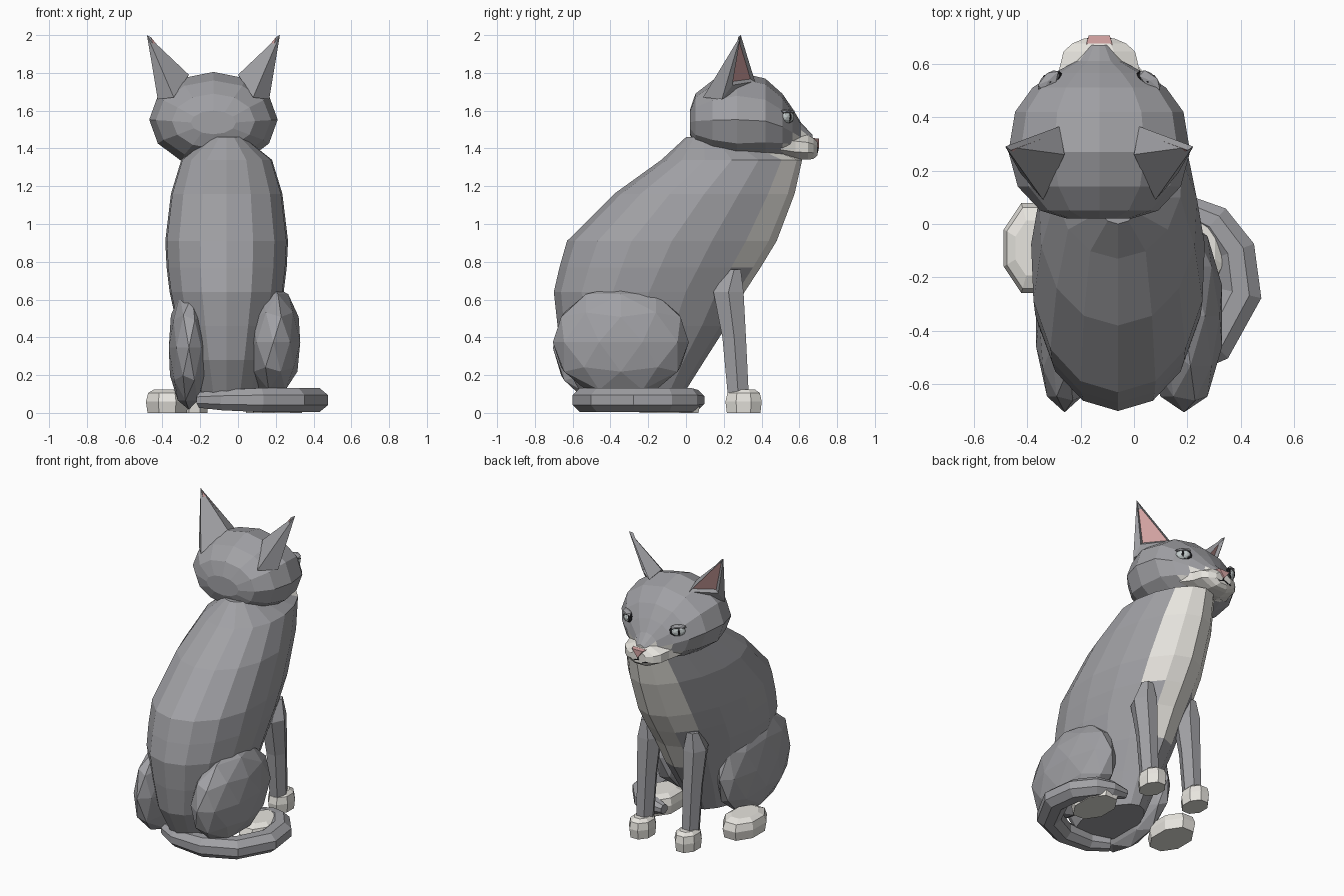
import bpy, bmesh, math
from mathutils import Vector

if "Cube" in bpy.data.objects:
    bpy.data.objects.remove(bpy.data.objects["Cube"])

BODY_X, HEAD_X = -0.06, -0.13


def material(name, rgb):
    m = bpy.data.materials.new(name)
    m.diffuse_color = (*rgb, 1)
    m.use_nodes = True
    m.node_tree.nodes["Principled BSDF"].inputs["Base Color"].default_value = m.diffuse_color
    return m


GREY = material("grey_fur", (0.355, 0.355, 0.375))
WHITE = material("white_fur", (0.84, 0.82, 0.77))
PINK = material("pink_skin", (0.68, 0.38, 0.375))
BLACK = material("black_line", (0.015, 0.015, 0.018))
EYE = material("pale_eye", (0.55, 0.60, 0.60))


def finish(name, bm, mats, rule=None):
    bmesh.ops.recalc_face_normals(bm, faces=bm.faces)
    if rule:
        for f in bm.faces:
            f.material_index = rule(f.calc_center_median())
    me = bpy.data.meshes.new(name)
    bm.to_mesh(me)
    bm.free()
    for m in mats:
        me.materials.append(m)
    ob = bpy.data.objects.new(name, me)
    bpy.context.collection.objects.link(ob)
    return ob


def ring(c, u, v, n, turn=0.0):
    """Ellipse of n points around c with half axes u and v."""
    c, u, v = Vector(c), Vector(u), Vector(v)
    return [c + u * math.sin(a) + v * math.cos(a)
            for a in (math.tau * (i + turn) / n for i in range(n))]


def loft(name, rings, mats, rule=None):
    """Skin closed rings and cap both ends."""
    bm = bmesh.new()
    rows = [[bm.verts.new(p) for p in r] for r in rings]
    n = len(rows[0])
    for a, b in zip(rows, rows[1:]):
        for i in range(n):
            j = (i + 1) % n
            bm.faces.new((a[i], a[j], b[j], b[i]))
    bm.faces.new(rows[0])
    bm.faces.new(rows[-1])
    return finish(name, bm, mats, rule)


def blob(name, c, r, mat, sub=2, tilt=0.0, blunt=1.0):
    """Faceted ellipsoid; blunt below 1 flattens its front and back ends."""
    bm = bmesh.new()
    bmesh.ops.create_icosphere(bm, subdivisions=sub, radius=1)
    for v in bm.verts:
        y = max(-blunt, min(blunt, v.co.y)) / blunt
        v.co = Vector((v.co.x * r[0], y * r[1], v.co.z * r[2]))
    ob = finish(name, bm, [mat])
    ob.location = c
    ob.rotation_euler = (0, 0, tilt)
    return ob


# Body: horizontal sections (height, back, front, half width)
body_rings = []
for z, yb, yf, w in [(0.09, -0.55, -0.02, 0.16), (0.28, -0.65, 0.10, 0.215),
                     (0.46, -0.68, 0.215, 0.262), (0.64, -0.70, 0.31, 0.302),
                     (0.77, -0.67, 0.395, 0.318), (0.91, -0.63, 0.48, 0.325),
                     (1.16, -0.38, 0.575, 0.295), (1.34, -0.13, 0.615, 0.24),
                     (1.46, 0.0, 0.30, 0.09)]:
    mid, half = (yb + yf) / 2, (yf - yb) / 2
    r = ring((0, mid, z), (w, 0, 0), (0, half, 0), 16)
    # Chest side slightly narrower than the back
    for p in r:
        p.x = BODY_X + p.x * (1 - 0.14 * (p.y - mid) / half)
    body_rings.append(r)


# White bib: lowest y that is white, by height
def chest_rule(c):
    for top, y in [(0.46, 9), (0.64, 0.215), (0.77, 0.30), (0.91, 0.27),
                   (1.16, 0.36), (1.34, 0.46), (1.45, 0.37)]:
        if c.z < top:
            return int(c.y > y)
    return 0


loft("body", body_rings, [GREY, WHITE], chest_rule)

# Head: sections from back to nose bridge (y, half width, bottom, top)
head_rings = [ring((HEAD_X, y, (b + t) / 2), (w, 0, 0), (0, 0, (t - b) / 2), 12)
              for y, w, b, t in [(0.02, 0.12, 1.475, 1.60), (0.05, 0.22, 1.40, 1.69),
                                 (0.14, 0.305, 1.34, 1.76), (0.27, 0.34, 1.30, 1.805),
                                 (0.42, 0.315, 1.32, 1.77), (0.51, 0.25, 1.34, 1.69),
                                 (0.565, 0.17, 1.36, 1.61), (0.61, 0.085, 1.38, 1.535),
                                 (0.67, 0.04, 1.39, 1.472)]]
loft("head", head_rings, [GREY, WHITE],
     lambda c: int(c.y > 0.52 and c.z < 1.46))

# Muzzle and nose
loft("muzzle", [ring((HEAD_X, y, z), (w, 0, 0), (0, 0, h), 8, 0.5)
                for y, w, z, h in [(0.50, 0.20, 1.42, 0.07), (0.58, 0.162, 1.41, 0.075),
                                   (0.645, 0.145, 1.405, 0.07), (0.675, 0.11, 1.40, 0.06),
                                   (0.695, 0.06, 1.40, 0.04)]],
     [WHITE])
loft("nose", [ring((HEAD_X, y, 1.435), (w, 0, 0), (0, 0, -h), 3)
              for y, w, h in [(0.66, 0.060, 0.042), (0.705, 0.046, 0.034)]], [PINK])


# Mouth line strokes
def stroke(name, pts):
    loft(name, [ring(p, (0.004, 0, 0.002), (0, 0.004, 0.003), 4) for p in pts], [BLACK])


stroke("mouth_centre", [(HEAD_X, 0.697, 1.415), (HEAD_X, 0.697, 1.385)])

for side, s in (("left", -1), ("right", 1)):
    hx = lambda x: HEAD_X + s * x
    stroke(side + "_mouth_line", [(hx(0), 0.696, 1.387), (hx(0.03), 0.695, 1.374),
                                  (hx(0.06), 0.688, 1.378), (hx(0.085), 0.678, 1.388)])

    # Ear: spike with a grey outer flap and a recessed pink opening
    bm = bmesh.new()
    back, outer, rim, front, inner, tip = [
        bm.verts.new((hx(x), y, z)) for x, y, z in
        [(0.21, 0.09, 1.67), (0.295, 0.19, 1.66), (0.282, 0.245, 1.735),
         (0.15, 0.365, 1.755), (0.13, 0.26, 1.79), (0.352, 0.29, 2.0)]]
    opening = bm.faces.new((rim, front, tip))
    for f in [(back, outer, tip), (outer, rim, tip), (outer, front, rim),
              (front, inner, tip), (inner, back, tip), (back, inner, front, outer)]:
        bm.faces.new(f)
    bmesh.ops.recalc_face_normals(bm, faces=bm.faces)
    bmesh.ops.inset_individual(bm, faces=[opening], thickness=0.018, depth=-0.02)
    opening.material_index = 1
    finish(side + "_ear", bm, [GREY, PINK])

    # Eye with dark rim, pupil and upper lid
    turn = -s * 0.75
    blob(side + "_eye_rim", (hx(0.183), 0.532, 1.567), (0.055, 0.022, 0.039), BLACK, 2, turn)
    blob(side + "_eye", (hx(0.191), 0.538, 1.566), (0.045, 0.023, 0.032), EYE, 2, turn)
    blob(side + "_pupil", (hx(0.202), 0.550, 1.566), (0.010, 0.010, 0.024), BLACK, 1, turn)
    blob(side + "_eyelid", (hx(0.190), 0.537, 1.595), (0.056, 0.028, 0.013), GREY, 1, turn)

    # Front leg, flaring into the shoulder, and paw
    lx = BODY_X + s * 0.17
    loft(side + "_front_leg", [ring((lx, y, z), (w, 0, 0), (0, d, 0), 6, 0.5)
                               for y, z, w, d in [(0.277, 0.09, 0.055, 0.064),
                                                  (0.255, 0.40, 0.065, 0.072),
                                                  (0.225, 0.64, 0.078, 0.092),
                                                  (0.255, 0.76, 0.04, 0.04)]], [GREY])

    def paw(name, x, y, w, d):
        loft(name, [ring((x, y, z), (w * k, 0, 0), (0, d * k, 0), 8, 0.5)
                    for z, k in [(0, 0.98), (0.06, 1.06), (0.105, 0.95), (0.125, 0.65)]],
             [WHITE])

    paw(side + "_front_paw", lx, 0.305, 0.075, 0.098)
    paw(side + "_hind_paw", -0.375 if s < 0 else 0.235, -0.09, 0.115, 0.172)

# Haunches
blob("right_haunch", (0.187, -0.345, 0.375), (0.15, 0.36, 0.298), GREY, blunt=0.97)
blob("left_haunch", (-0.260, -0.345, 0.345), (0.112, 0.36, 0.328), GREY, blunt=0.97)

# Tail curled around the right side on the floor
path = [Vector(p) for p in [(-0.20, -0.47), (-0.08, -0.53), (0.12, -0.535), (0.30, -0.45),
                            (0.40, -0.26), (0.38, -0.10), (0.30, 0.01), (0.22, 0.045),
                            (0.12, 0.06)]]
widths = [0.045, 0.06, 0.072, 0.08, 0.085, 0.08, 0.07, 0.058, 0.032]
tail_rings = []
for i, (p, w) in enumerate(zip(path, widths)):
    d = (path[min(i + 1, len(path) - 1)] - path[max(i - 1, 0)]).normalized()
    tail_rings.append(ring((p.x, p.y, 0.068), (-d.y * w, d.x * w, 0),
                           (0, 0, min(0.069, w * 0.98)), 8, 0.5))
loft("tail", tail_rings, [GREY])
